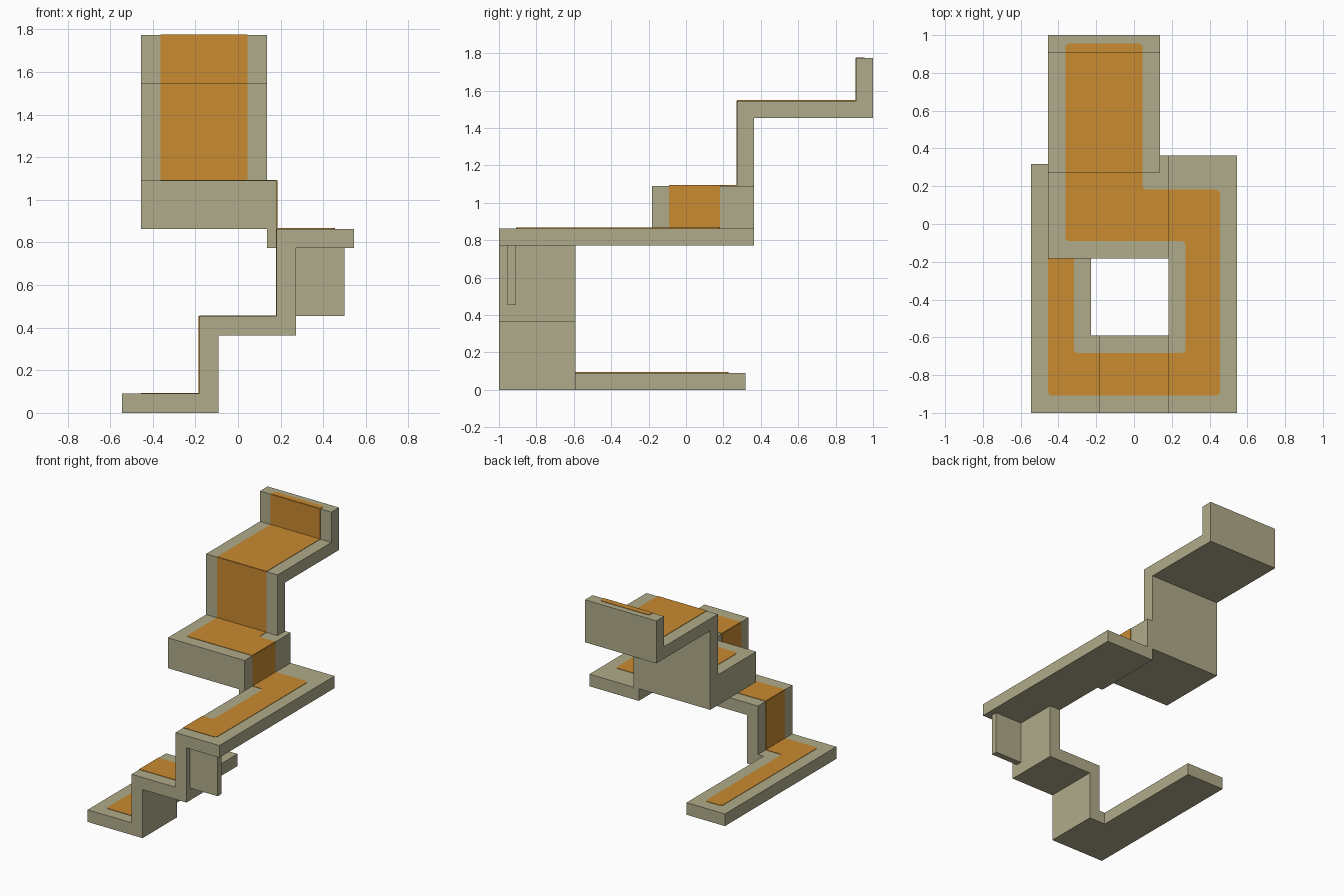
import bpy, bmesh
from mathutils import Vector

if "Cube" in bpy.data.objects:
    bpy.data.objects.remove(bpy.data.objects["Cube"])

U = 1 / 11          # building unit: one slab thickness
T = 0.003 / U       # carpet thickness in units


def material(name, rgb):
    m = bpy.data.materials.new(name)
    lin = [((c / 255 + 0.055) / 1.055) ** 2.4 for c in rgb]
    m.diffuse_color = (*lin, 1)
    m.use_nodes = True
    m.node_tree.nodes["Principled BSDF"].inputs["Base Color"].default_value = m.diffuse_color
    return m


STONE = material("pale stone", (176, 171, 138))
CARPET = material("orange carpet", (201, 139, 49))


def prism(name, pts, axis, a, b, mat):
    """Extrude a 2D outline (in the two remaining axes) along axis from a to b."""
    def place(p, d):
        c = list(p)
        c.insert("xyz".index(axis), d)
        return Vector(c) * U
    bm = bmesh.new()
    lo = [bm.verts.new(place(p, a)) for p in pts]
    hi = [bm.verts.new(place(p, b)) for p in pts]
    bm.faces.new(lo)
    bm.faces.new(hi)
    n = len(pts)
    for i in range(n):
        j = (i + 1) % n
        bm.faces.new((lo[i], lo[j], hi[j], hi[i]))
    bmesh.ops.recalc_face_normals(bm, faces=bm.faces)
    me = bpy.data.meshes.new(name)
    bm.to_mesh(me)
    bm.free()
    me.materials.append(mat)
    ob = bpy.data.objects.new(name, me)
    bpy.context.collection.objects.link(ob)
    return ob


def rect(x0, y0, x1, y1):
    return [(x0, y0), (x1, y0), (x1, y1), (x0, y1)]


def rounded(pts, r=0.25, steps=4):
    """Round every corner given as (x, y, 1); keep (x, y) corners sharp."""
    out = []
    for i, p in enumerate(pts):
        c = Vector(p[:2])
        if len(p) == 2:
            out.append(tuple(c))
            continue
        a = c + (Vector(pts[i - 1][:2]) - c).normalized() * r
        b = c + (Vector(pts[(i + 1) % len(pts)][:2]) - c).normalized() * r
        for k in range(steps + 1):
            t = k / steps
            out.append(tuple(a * (1 - t) ** 2 + c * 2 * t * (1 - t) + b * t * t))
    return out


# Stone: front flight of slabs, climbing to the right
prism("front_flight",
      [(-6, 0), (-1, 0), (-1, 4), (3, 4), (3, 8.5), (6, 8.5), (6, 9.5),
       (2, 9.5), (2, 5), (-2, 5), (-2, 1), (-6, 1)], "y", -11, -6.5, STONE)
# Stone: ground walkway, upper walkway
prism("ground_walkway", rect(-6, -6.5, -2.5, 3.5), "z", 0, 1, STONE)
prism("upper_walkway", rect(2, -6.5, 6, -2), "z", 8.5, 9.5, STONE)
# Stone: end of the upper walkway with the raised block
prism("raised_landing",
      [(-5, 9.5), (1.5, 9.5), (1.5, 8.5), (6, 8.5), (6, 9.5), (2, 9.5),
       (2, 12), (-5, 12)], "y", -2, 4, STONE)
# Stone: tall wall, top step and end wall at the back
prism("back_flight",
      [(3, 12), (4, 12), (4, 16), (11, 16), (11, 19.5), (10, 19.5),
       (10, 17), (3, 17)], "x", -5, 1.5, STONE)
# Stone: thin panel under the front corner
prism("support_panel", rect(3, 5, 5.5, 8.5), "y", -10.5, -10, STONE)

# Carpet on the flat surfaces
floors = {
    "ground_carpet": (1, [(-5, -10, 1), (-2, -10), (-2, -7.5), (-3.5, -7.5, 1),
                          (-3.5, 2.5, 1), (-5, 2.5, 1)]),
    "step_carpet": (5, rect(-2, -10, 2, -7.5)),
    "upper_carpet": (9.5, [(2, -10), (5, -10, 1), (5, 2, 1), (2, 2), (2, -1),
                           (3, -1, 1), (3, -7.5, 1), (2, -7.5)]),
    "landing_carpet": (12, [(-4, -1, 1), (2, -1), (2, 2), (0.5, 2, 1),
                            (0.5, 3), (-4, 3)]),
    "top_carpet": (17, rect(-4, 3, 0.5, 10)),
    "wall_top_carpet": (19.5, [(-4, 10), (0.5, 10), (0.5, 10.5, 1), (-4, 10.5, 1)]),
}
for name, (z, pts) in floors.items():
    prism(name, rounded(pts), "z", z, z + T, CARPET)

# Carpet on the upright faces: outline, axis, position, facing
risers = {
    "lower_riser_carpet": (rect(-10, 1, -7.5, 5), "x", -2, -1),
    "upper_riser_carpet": (rect(-10, 5, -7.5, 9.5), "x", 2, -1),
    "block_riser_carpet": (rect(-1, 9.5, 2, 12), "x", 2, 1),
    "tall_wall_carpet": (rect(-4, 12, 0.5, 17), "y", 3, -1),
    "end_wall_carpet": (rect(-4, 17, 0.5, 19.5), "y", 10, -1),
}
for name, (pts, axis, pos, side) in risers.items():
    prism(name, pts, axis, pos, pos + side * T, CARPET)
